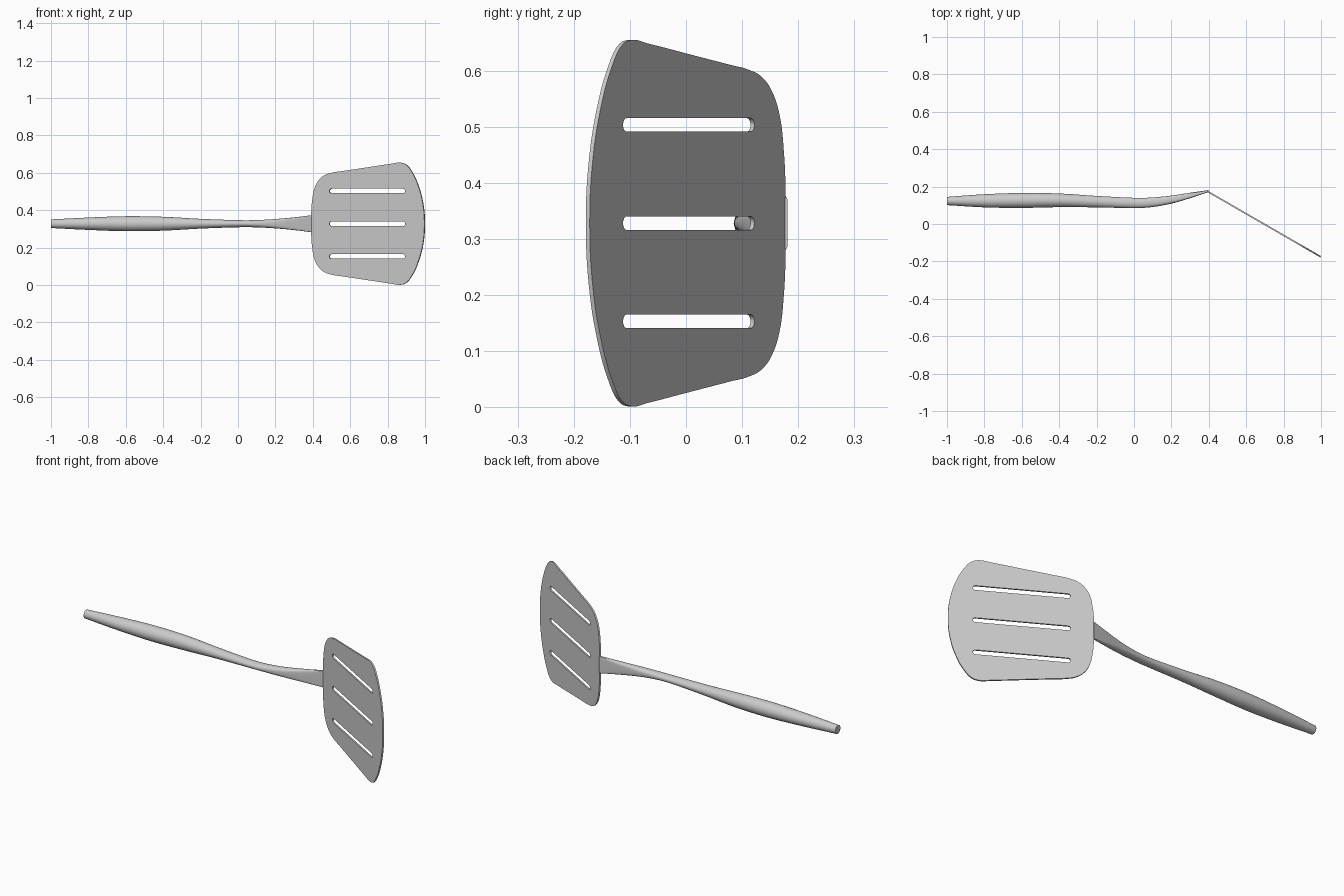
import bpy, bmesh, math
from mathutils import Vector, Matrix

cube = bpy.data.objects.get("Cube")
if cube:
    bpy.data.objects.remove(cube, do_unlink=True)

MID = 0.328                      # height of the long axis
TILT = math.radians(30)          # blade angle to the handle
COS, SIN = math.cos(TILT), math.sin(TILT)

steel = bpy.data.materials.new("brushed steel grey")
steel.use_nodes = True
COLOUR = (0.6, 0.6, 0.6, 1)
steel.diffuse_color = COLOUR
steel.node_tree.nodes["Principled BSDF"].inputs["Base Color"].default_value = COLOUR


def finish(obj, angle):
    bpy.ops.object.select_all(action='DESELECT')
    obj.select_set(True)
    bpy.context.view_layer.objects.active = obj
    if obj.type == 'CURVE':
        bpy.ops.object.convert(target='MESH')
        obj = bpy.context.object
    obj.data.materials.clear()
    obj.data.materials.append(steel)
    bpy.ops.object.shade_smooth_by_angle(angle=math.radians(angle))
    return obj


# Blade: filled outline with three slots, given a small thickness
blade_curve = bpy.data.curves.new("blade", 'CURVE')
blade_curve.dimensions = '2D'
blade_curve.fill_mode = 'BOTH'
blade_curve.extrude = 0.004
blade_curve.resolution_u = 8


def add_spline(points, kind):
    s = blade_curve.splines.new(kind)
    s.use_cyclic_u = True
    if kind == 'BEZIER':
        s.bezier_points.add(len(points) - 1)
        for p, (x, y) in zip(s.bezier_points, points):
            p.co = (x, y, 0)
            p.handle_left_type = p.handle_right_type = 'AUTO'
    else:
        s.points.add(len(points) - 1)
        for p, (x, y) in zip(s.points, points):
            p.co = (x, y, 0, 1)


# Upper half outline as (model x, height above the axis), mirrored below
half = [(0.393, 0.05), (0.399, 0.13), (0.411, 0.19), (0.433, 0.232), (0.464, 0.259),
        (0.510, 0.274), (0.56, 0.2815), (0.70, 0.3025), (0.82, 0.3205), (0.867, 0.3265),
        (0.898, 0.317), (0.930, 0.278), (0.964, 0.205), (0.989, 0.11)]
outline = half + [(0.998, 0)] + [(x, -z) for x, z in reversed(half)]
add_spline([((x - 0.39) / COS, z) for x, z in outline], 'BEZIER')

# Slots with rounded ends
R = 0.012
u0, u1 = (0.490 - 0.39) / COS + R, (0.895 - 0.39) / COS - R
for v in (-0.175, 0, 0.175):
    pts = []
    for i in range(26):
        end, k = divmod(i, 13)
        a = math.pi * (-0.5 + end + k / 12)
        pts.append(((u0 if end else u1) + R * math.cos(a), v + R * math.sin(a)))
    add_spline(pts, 'POLY')

blade = bpy.data.objects.new("blade", blade_curve)
bpy.context.collection.objects.link(blade)
blade.matrix_world = Matrix(((COS, 0, -SIN, 0.39), (-SIN, 0, -COS, 0.176),
                             (0, 1, 0, MID), (0, 0, 0, 1)))
finish(blade, 35)

# Handle stations: x, back y, front y, half height, squareness
stations = [(-1.0, 0.145, 0.101, 0.023, 0), (-0.8, 0.159, 0.089, 0.033, 0),
            (-0.6, 0.166, 0.086, 0.040, 0), (-0.4, 0.163, 0.090, 0.037, 0),
            (-0.2, 0.150, 0.089, 0.026, 0), (0.0, 0.140, 0.085, 0.019, 0),
            (0.1, 0.142, 0.091, 0.0195, 0.15), (0.2, 0.152, 0.109, 0.025, 0.45),
            (0.3, 0.167, 0.138, 0.034, 0.8), (0.397, 0.181, 0.170, 0.046, 1)]


def smooth_rows(rows, steps):
    """Catmull-Rom interpolation between the stations."""
    p = [Vector(r) for r in rows]
    p = [2 * p[0] - p[1]] + p + [2 * p[-1] - p[-2]]
    out = []
    for a, b, c, d in zip(p, p[1:], p[2:], p[3:]):
        for i in range(steps):
            t = i / steps
            out.append(0.5 * (2 * b + (c - a) * t + (2 * a - 5 * b + 4 * c - d) * t * t
                              + (3 * b - a - 3 * c + d) * t ** 3))
    return out + [p[-2]]


# Handle: round grip blending into a flat, squared neck
SIDES = 32
bm = bmesh.new()
rings = []
for x, back, front, h, sq in smooth_rows(stations, 6):
    power = 1 - 0.75 * min(max(sq, 0), 1)
    ring = []
    for k in range(SIDES):
        a = 2 * math.pi * k / SIDES
        c, s = math.cos(a), math.sin(a)
        y = math.copysign(abs(c) ** power, c) if abs(c) > 1e-6 else 0
        z = math.copysign(abs(s) ** power, s) if abs(s) > 1e-6 else 0
        ring.append(bm.verts.new((x, (back + front) / 2 + y * (back - front) / 2, MID + z * h)))
    rings.append(ring)
for r0, r1 in zip(rings, rings[1:]):
    for k in range(SIDES):
        n = (k + 1) % SIDES
        bm.faces.new((r0[k], r0[n], r1[n], r1[k]))
bm.faces.new(rings[0])
bm.faces.new(rings[-1])
bmesh.ops.recalc_face_normals(bm, faces=bm.faces)
mesh = bpy.data.meshes.new("handle")
bm.to_mesh(mesh)
bm.free()
handle = bpy.data.objects.new("handle", mesh)
bpy.context.collection.objects.link(handle)
finish(handle, 40)
